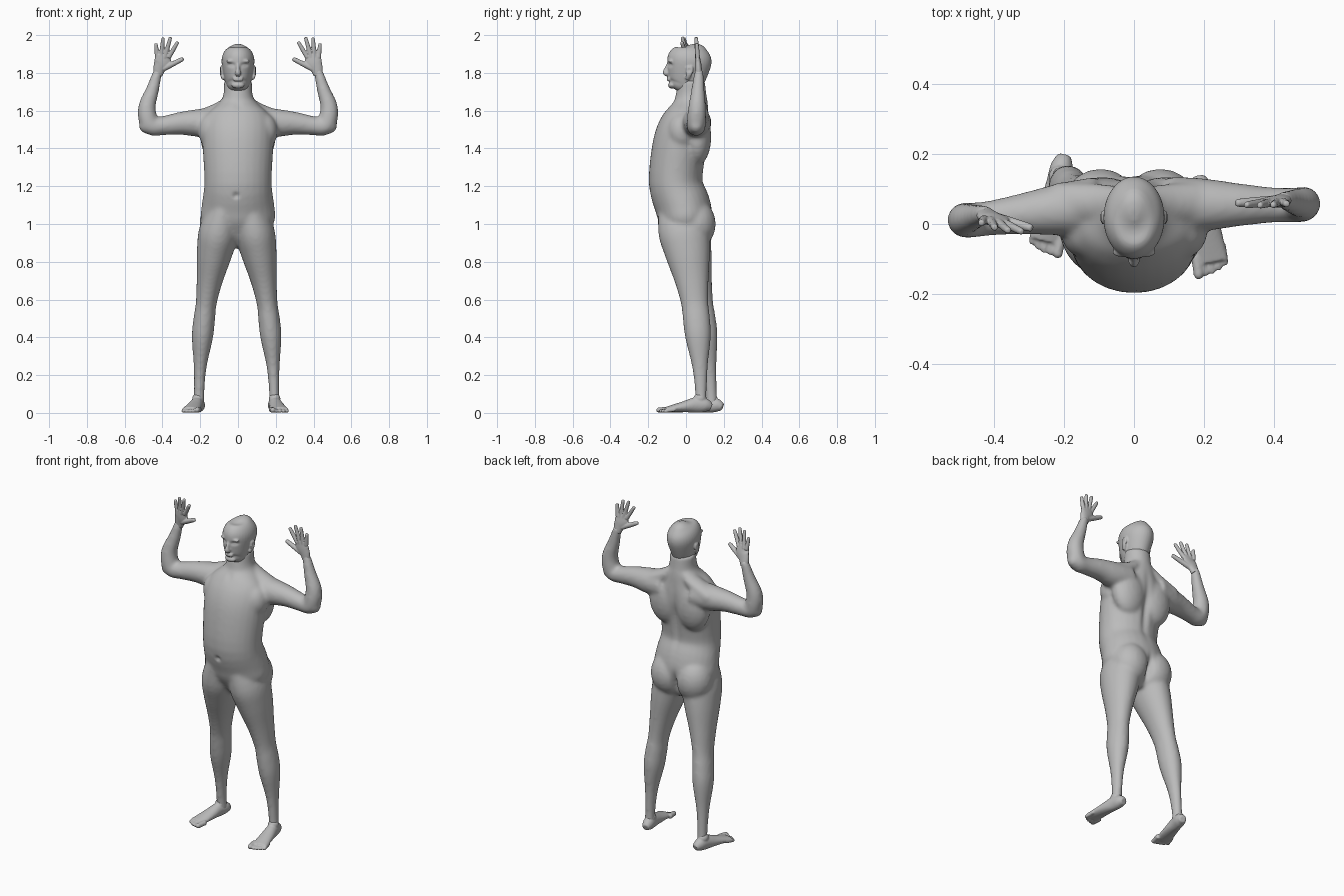
import bpy, bmesh, math
from mathutils import Vector, Matrix

if "Cube" in bpy.data.objects:
    bpy.data.objects.remove(bpy.data.objects["Cube"])

skin = bpy.data.materials.new("clay grey")
skin.use_nodes = True
grey = (.5, .5, .5, 1)
skin.diffuse_color = grey
skin.node_tree.nodes["Principled BSDF"].inputs["Base Color"].default_value = grey

SIDES = {"right": -1, "left": 1}


def smooth_rings(rings, steps=4):
    """Ease a few rings into a Catmull-Rom run of rings."""
    points = [Vector(ring) for ring in rings]
    padded = [points[0]] + points + [points[-1]]
    result = []
    for before, start, end, after in zip(padded, padded[1:], padded[2:], padded[3:]):
        leave, arrive = (end - before) / 2, (after - start) / 2
        for step in range(steps):
            t = step / steps
            blend = t * t * (3 - 2 * t)
            result.append(start.lerp(end, blend) + leave * t * (1 - t) ** 2 - arrive * t * t * (1 - t))
    return result + [points[-1]]


def loft(bm, rings, along=(0, 1, 0), sides=28):
    """Skin ellipses (x, y, z, half size across, half size along the given axis)."""
    rings = smooth_rings(rings)
    centres = [Vector(ring[:3]) for ring in rings]
    last = len(rings) - 1
    loops = []
    for index, ring in enumerate(rings):
        tangent = (centres[min(index + 1, last)] - centres[max(index - 1, 0)]).normalized()
        axis = Vector(along)
        axis = (axis - tangent * axis.dot(tangent)).normalized()
        across = tangent.cross(axis)
        angles = [math.tau * corner / sides for corner in range(sides)]
        loops.append([bm.verts.new(centres[index] + axis * ring[4] * math.cos(angle)
                                   + across * ring[3] * math.sin(angle)) for angle in angles])
    for low, high in zip(loops, loops[1:]):
        for corner in range(sides):
            following = (corner + 1) % sides
            bm.faces.new((low[corner], low[following], high[following], high[corner]))
    bm.faces.new(reversed(loops[0]))
    bm.faces.new(loops[-1])


def ball(bm, centre, size):
    place = Matrix.Translation(centre) @ Matrix.Diagonal((*size, 1))
    bmesh.ops.create_uvsphere(bm, u_segments=20, v_segments=12, radius=1, matrix=place)


def finish(name, bm, voxel, relax, dents=()):
    """Fuse the overlapping pieces, relax them, then press in small details."""
    bmesh.ops.recalc_face_normals(bm, faces=bm.faces)
    pieces = bpy.data.meshes.new(name)
    bm.to_mesh(pieces)
    bm.free()
    part = bpy.data.objects.new(name, pieces)
    bpy.context.collection.objects.link(part)
    fuse = part.modifiers.new("fuse", 'REMESH')
    fuse.mode = 'VOXEL'
    fuse.voxel_size = voxel
    soften = part.modifiers.new("relax", 'SMOOTH')
    soften.iterations = relax
    graph = bpy.context.evaluated_depsgraph_get()
    mesh = bpy.data.meshes.new_from_object(part.evaluated_get(graph))
    part.modifiers.clear()
    part.data = mesh
    for centre, size, move in dents:
        for vertex in mesh.vertices:
            distance = sum(((p - c) / s) ** 2 for p, c, s in zip(vertex.co, centre, size))
            vertex.co += Vector(move) * math.exp(-distance)
    mesh.materials.clear()
    mesh.materials.append(skin)
    mesh.shade_smooth()


def stack(bm, profile, sides=28):
    """Loft upright rings given as (height, front, back, half width)."""
    loft(bm, [(0, (front + back) / 2, height, width, (back - front) / 2)
              for height, front, back, width in profile], sides=sides)


def leg_centre(side, height):
    """Legs curve outward and back toward the ankle; the right one is set further back."""
    stride = .06 * (1 - height) if side < 0 else 0
    return Vector((side * (.2 - .115 * height ** 2) - .007, .08 - .1 * height ** 2 + stride, height))


def arm_centre(side, reach, height):
    """The right arm swings forward, the left stays level with the shoulders."""
    swing = 0 if side > 0 else -.12
    return Vector((side * reach, .055 + swing * (reach - .1) + .05 * (height - 1.54), height))


# Torso and neck
body = bmesh.new()
stack(body, [(.88, -.05, .07, .06), (.93, -.09, .11, .14), (1.02, -.14, .14, .195),
             (1.1, -.165, .13, .192), (1.22, -.197, .09, .178), (1.4, -.18, .11, .187),
             (1.5, -.15, .13, .19), (1.57, -.11, .13, .17), (1.63, -.07, .12, .11),
             (1.68, -.055, .11, .078), (1.76, -.04, .1, .075)])

# Leg profile: height, half width; arm profile: reach, height, radius
leg = [(1.12, .07), (.97, .105), (.85, .095), (.7, .069), (.58, .055), (.5, .057), (.4, .056),
       (.25, .035), (.12, .028), (.04, .03)]
arm = [(.1, 1.54, .08), (.2, 1.535, .075), (.3, 1.533, .061), (.4, 1.52, .05), (.46, 1.52, .05),
       (.48, 1.57, .05), (.48, 1.63, .045), (.453, 1.71, .035), (.43, 1.79, .026),
       (.42, 1.82, .02)]
for side in SIDES.values():
    loft(body, [(*leg_centre(side, height), width, width + .03 * height) for height, width in leg])
    loft(body, [(*arm_centre(side, reach, height), radius, radius) for reach, height, radius in arm])
    ball(body, arm_centre(side, .485, 1.52), (.04, .04, .04))            # elbow
    ball(body, (side * .085 - .01, .05, 1), (.11, .108, .13))            # buttock
    ball(body, (side * .09, .06, 1.46), (.11, .074, .15))                # shoulder blade
    ball(body, (side * .13, -.02, 1.49), (.08, .08, .1))                 # chest
    loft(body, [(side * .02, .055, 1.67, .03, .045), (side * .1, .06, 1.605, .04, .055),
                (side * .22, .06, 1.55, .045, .06)])                     # neck slope

finish("body", body, .01, 9, [
    ((0, .1, 1.38), (.02, .06, .16), (0, -.015, 0)),                     # spine
    ((-.01, .15, .96), (.016, .08, .07), (0, -.03, 0)),                  # seat cleft
    ((-.01, -.2, 1.15), (.014, .04, .014), (0, .016, 0)),                # navel
    ((0, -.06, 1.62), (.02, .04, .02), (0, .01, 0))])                    # throat hollow

# Head with nose, chin, lips, brows and ears
head = bmesh.new()
stack(head, [(1.7, -.04, .01, .035), (1.725, -.085, .06, .055), (1.745, -.094, .085, .064),
             (1.79, -.098, .11, .076), (1.86, -.1, .135, .087), (1.905, -.082, .13, .077),
             (1.935, -.045, .1, .05), (1.95, .01, .04, .012)], sides=36)
loft(head, [(0, -.09, 1.85, .01, .01), (0, -.1, 1.82, .01, .016),
            (0, -.105, 1.8, .016, .018), (0, -.097, 1.79, .014, .01)])
ball(head, (0, -.075, 1.735), (.035, .02, .018))
for lip in (1.762, 1.772):
    ball(head, (0, -.09, lip), (.028, .012, .006))
face_dents = []
for side in SIDES.values():
    eye, ear = side * .034, side * .088
    ball(head, (eye, -.081, 1.862), (.028, .014, .01))
    loft(head, [(ear - side * .012, .005, 1.765, .008, .01), (ear, .015, 1.79, .007, .016),
                (ear, .02, 1.82, .009, .02), (ear, .02, 1.835, .006, .012)])
    face_dents += [((eye, -.085, 1.842), (.018, .04, .01), (0, .011, 0)),
                   ((eye, -.085, 1.84), (.01, .04, .005), (0, -.005, 0)),
                   ((ear + side * .01, .016, 1.815), (.01, .01, .012), (-side * .006, 0, 0))]
finish("head", head, .005, 4, face_dents)

# Palm: inward, up, half width, half depth; foot: forward, height, half height, half width
palm = [(0, -.01, .024, .02), (.01, .03, .034, .018), (.025, .06, .045, .016), (.03, .1, .036, .01)]
foot_profile = [(0, .03, .02, .02), (.03, .04, .036, .032), (.08, .042, .041, .034),
                (.14, .033, .03, .04), (.24, .017, .014, .047)]

for label, side in SIDES.items():
    wrist = arm_centre(side, .425, 1.797)
    lean, turn, splay = (.18, .2, .22) if side < 0 else (.07, .02, .15)

    def hand_point(inward, up):
        return wrist + Vector((-side * inward, -turn * inward - lean * up, up))

    hand = bmesh.new()
    loft(hand, [(*hand_point(inward, up), wide, deep) for inward, up, wide, deep in palm])
    digits = [((.02 * n - .002, .085), (.039 * n - .01, .195 - .014 * (n - 1.6) ** 2), .0115)
              for n in range(4)]
    digits.append(((.03, .025), (.135, .078), .014))
    for knuckle, fingertip, radius in digits:
        base, tip = hand_point(*knuckle), hand_point(*fingertip)
        loft(hand, [(*base.lerp(tip, part), radius * thick, radius * thick)
                    for part, thick in ((0, 1.1), (.5, 1), (.95, .8), (1, .3))], sides=12)
    finish(label + "_hand", hand, .0035, 2)

    heel = leg_centre(side, 0) + Vector((-side * .008, .053, 0))

    def foot_point(across, forward, height):
        return heel + Vector((side * (across + splay * forward), -forward, height))

    foot = bmesh.new()
    loft(foot, [(*foot_point(0, forward, height), thick, wide)
                for forward, height, thick, wide in foot_profile], along=(1, 0, 0))
    for n in range(5):
        across, forward = .02 * n - .042, .272 - .002 * n * n
        radius = .01 if n else .015
        root, tip = foot_point(across, forward - .05, .018), foot_point(across, forward, radius)
        loft(foot, [(*root, radius, radius), (*tip, radius, radius)], along=(1, 0, 0), sides=12)
        ball(foot, tip, (radius, radius * 1.3, radius))
    ball(foot, foot_point(0, .06, .075), (.031, .034, .03))              # ankle
    finish(label + "_foot", foot, .005, 3)
